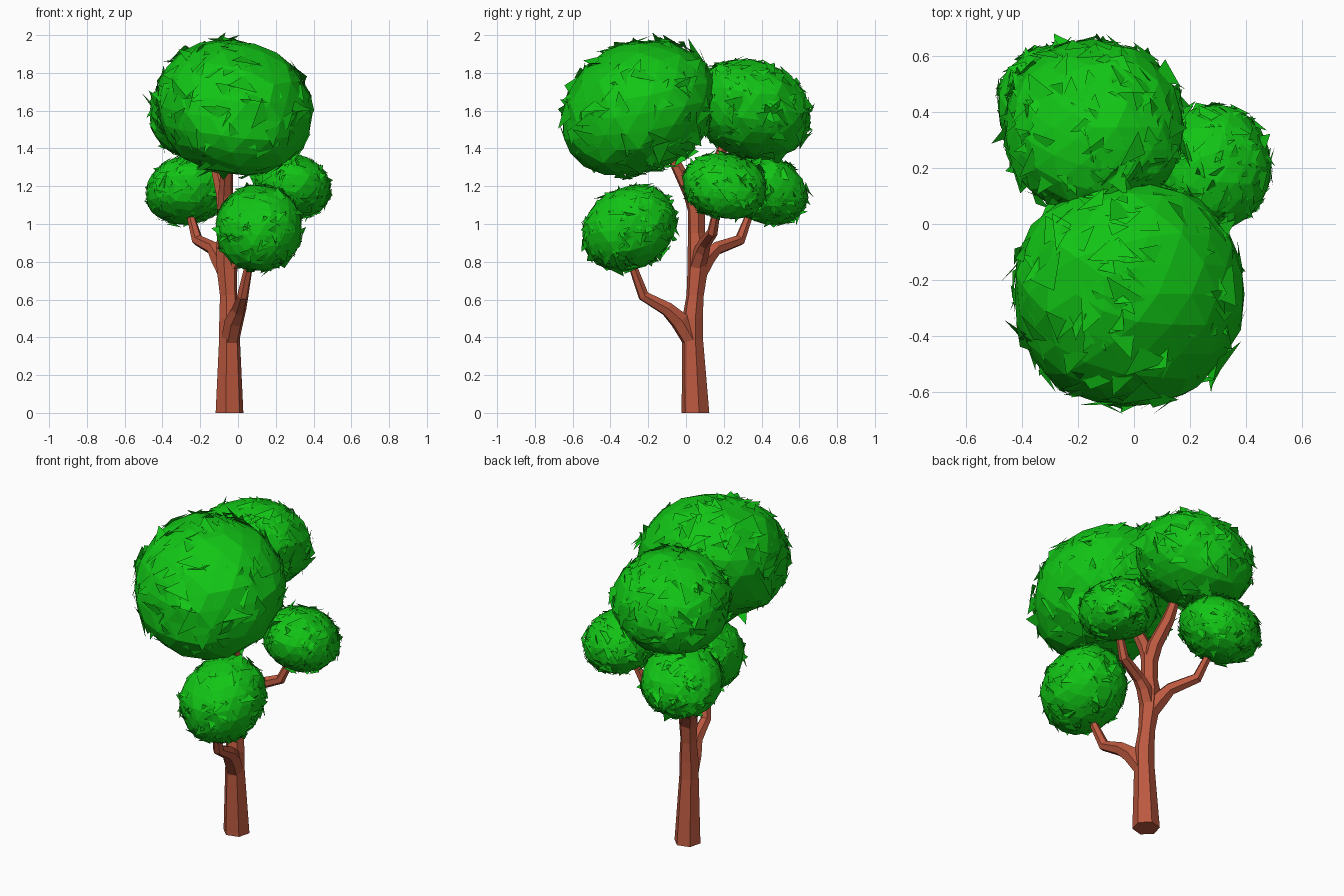
import bpy, bmesh, math, random
from mathutils import Vector, Quaternion

if "Cube" in bpy.data.objects:
    bpy.data.objects.remove(bpy.data.objects["Cube"])

random.seed(7)


def material(name, rgb):
    m = bpy.data.materials.new(name)
    m.diffuse_color = (*rgb, 1)
    m.use_nodes = True
    m.node_tree.nodes["Principled BSDF"].inputs["Base Color"].default_value = m.diffuse_color
    return m


BARK = material("bark", (0.5, 0.1, 0.05))
LEAF = material("leaf", (0.006, 0.56, 0.008))


def finish(bm, name, mat):
    me = bpy.data.meshes.new(name)
    bm.to_mesh(me)
    bm.free()
    ob = bpy.data.objects.new(name, me)
    bpy.context.collection.objects.link(ob)
    me.materials.append(mat)
    return ob


def limb(name, path, sides=6):
    """Faceted tube through (x, y, z, radius) points."""
    bm = bmesh.new()
    pts = [Vector(p[:3]) for p in path]
    rings, prev, side = [], Vector((0, 0, 1)), Vector((math.cos(0.26), math.sin(0.26), 0))
    for i, p in enumerate(pts):
        a, b = pts[max(i - 1, 0)], pts[min(i + 1, len(pts) - 1)]
        d = (b - a).normalized() if p.z > 0 else prev
        side = prev.rotation_difference(d) @ side
        prev = d
        rings.append([bm.verts.new(p + Quaternion(d, 2 * math.pi * k / sides) @ side * path[i][3])
                      for k in range(sides)])
    for r, s in zip(rings, rings[1:]):
        for k in range(sides):
            n = (k + 1) % sides
            bm.faces.new((r[k], r[n], s[n], s[k]))
    bm.faces.new(rings[0][::-1])
    bm.faces.new(rings[-1])
    return finish(bm, name, BARK)


def leaf_ball(name, centre, radii, droop, shards, size):
    """Faceted, slanted ball covered with tilted leaf shards."""
    bm = bmesh.new()
    c, r = Vector(centre), Vector(radii)

    def surface(n, k):
        # slight boxiness, then slanted along x and y
        p = n * sum(abs(a) ** 2.1 for a in n) ** (-1 / 2.1) * r * k
        p.z += droop[0] * p.x + droop[1] * p.y
        return c + p

    bmesh.ops.create_icosphere(bm, subdivisions=3, radius=1)
    for v in bm.verts:
        v.co = surface(v.co.normalized(), random.uniform(0.94, 0.99))
    for _ in range(shards):
        n = Vector([random.gauss(0, 1) for _ in range(3)]).normalized()
        p = surface(n, random.uniform(0.92, 0.98))
        # leaf plane leans away from the ball surface
        tilt = Vector([a / b for a, b in zip(n, r)]).normalized()
        tilt = (tilt + Vector([random.gauss(0, 0.24) for _ in range(3)])).normalized()
        u = Quaternion(tilt, random.uniform(0, 2 * math.pi)) @ tilt.orthogonal().normalized()
        w = tilt.cross(u)
        s = size * random.uniform(0.6, 1.25)
        k = random.uniform(0.35, 0.75)
        bm.faces.new([bm.verts.new(p + u * x + w * y)
                      for x, y in ((-s, -s * k), (s, -s * k * 0.5), (-s * 0.2, s * k))])
    return finish(bm, name, LEAF)


# Trunk and branches
limb("trunk", [(-0.045, 0.05, 0, 0.076), (-0.045, 0.035, 0.39, 0.057), (-0.045, 0.035, 0.5, 0.056),
               (-0.05, 0.048, 0.62, 0.047), (-0.058, 0.062, 0.76, 0.056), (-0.06, 0.065, 0.87, 0.058),
               (-0.065, 0.055, 0.95, 0.046), (-0.065, 0.055, 1.1, 0.047)])
limb("front_low_branch", [(-0.04, 0.025, 0.39, 0.05), (-0.02, -0.035, 0.49, 0.052),
                          (0.005, -0.1, 0.55, 0.04), (0.025, -0.225, 0.62, 0.031),
                          (0.055, -0.28, 0.77, 0.023), (0.075, -0.3, 0.86, 0.018)])
limb("left_back_branch", [(-0.06, 0.065, 0.74, 0.05), (-0.1, 0.11, 0.82, 0.048),
                          (-0.13, 0.16, 0.87, 0.037), (-0.215, 0.285, 0.915, 0.031),
                          (-0.245, 0.325, 1.02, 0.023), (-0.26, 0.35, 1.09, 0.018)])
limb("right_back_branch", [(-0.05, 0.06, 0.78, 0.048), (0.0, 0.085, 0.86, 0.042),
                           (0.05, 0.1, 0.9, 0.034), (0.19, 0.14, 0.955, 0.029),
                           (0.235, 0.16, 1.06, 0.022), (0.25, 0.17, 1.12, 0.018)])
limb("top_front_branch", [(-0.065, 0.06, 1.04, 0.042), (-0.065, 0.025, 1.16, 0.04),
                          (-0.06, -0.04, 1.29, 0.033), (-0.055, -0.09, 1.39, 0.025)])
limb("top_back_branch", [(-0.065, 0.05, 1.04, 0.044), (-0.075, 0.09, 1.16, 0.043),
                         (-0.11, 0.16, 1.3, 0.036), (-0.13, 0.2, 1.42, 0.026)])

# Foliage, each ball drooping away from the trunk
leaf_ball("crown_front", (-0.02, -0.25, 1.615), (0.43, 0.42, 0.365), (-0.08, 0.15), 240, 0.075)
leaf_ball("crown_back", (-0.145, 0.345, 1.605), (0.335, 0.325, 0.27), (0.08, -0.12), 260, 0.06)
leaf_ball("foliage_right_back", (0.285, 0.205, 1.2), (0.21, 0.23, 0.178), (-0.1, -0.08), 280, 0.042)
leaf_ball("foliage_left_back", (-0.265, 0.42, 1.18), (0.23, 0.23, 0.185), (0.08, -0.15), 280, 0.042)
leaf_ball("foliage_front_low", (0.11, -0.3, 0.98), (0.235, 0.255, 0.232), (0.0, 0.15), 270, 0.046)
